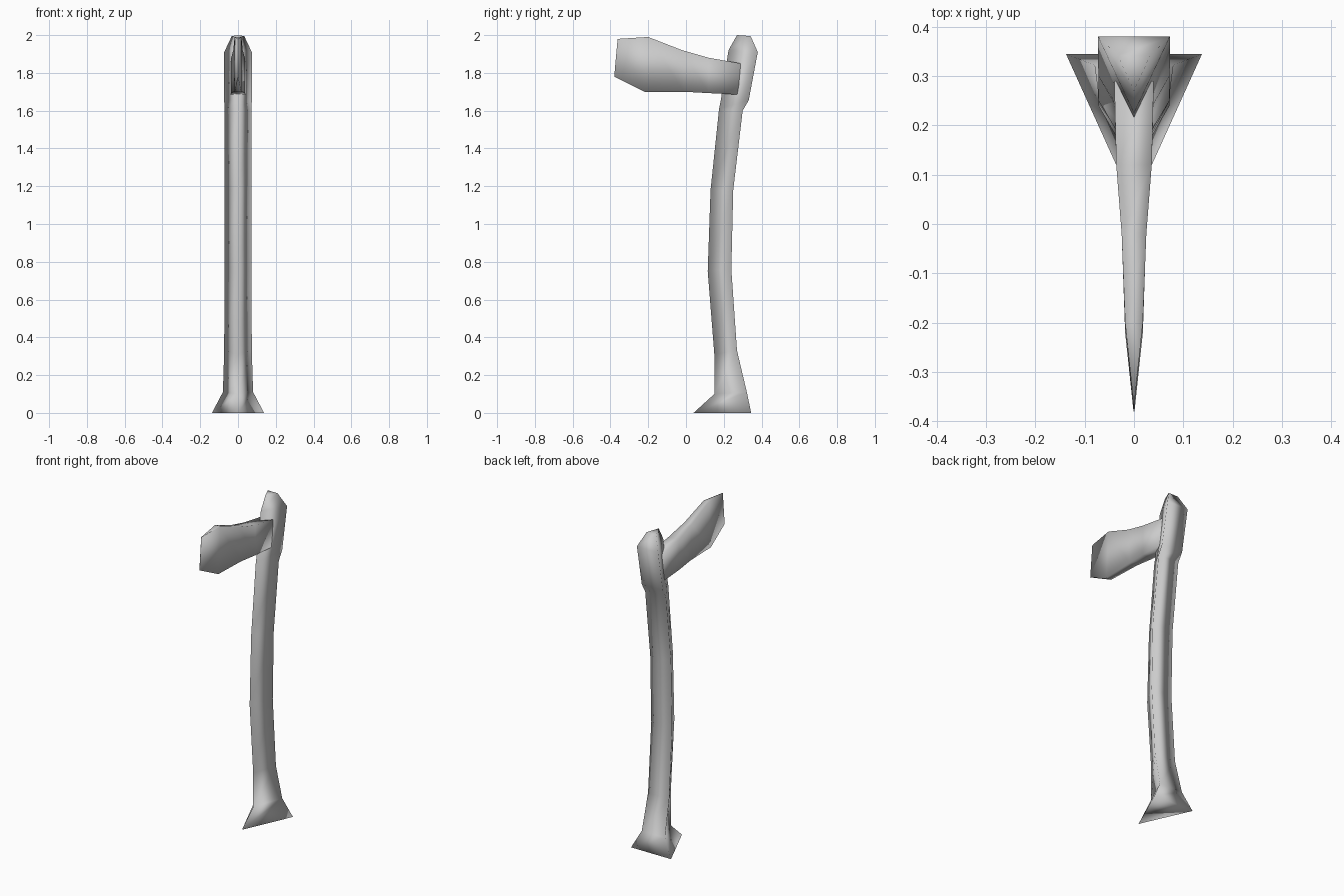
import bpy, bmesh

if "Cube" in bpy.data.objects:
    bpy.data.objects.remove(bpy.data.objects["Cube"])


def loft(name, rings):
    """Skin a list of equal-length point rings and cap both ends."""
    bm = bmesh.new()
    loops = [[bm.verts.new(p) for p in ring] for ring in rings]
    n = len(loops[0])
    for a, b in zip(loops, loops[1:]):
        for i in range(n):
            j = (i + 1) % n
            bm.faces.new((a[i], a[j], b[j], b[i]))
    bm.faces.new(loops[0])
    bm.faces.new(loops[-1])
    bmesh.ops.remove_doubles(bm, verts=bm.verts, dist=0.0005)
    bmesh.ops.recalc_face_normals(bm, faces=bm.faces)
    mesh = bpy.data.meshes.new(name)
    bm.to_mesh(mesh)
    bm.free()
    mesh.shade_smooth()
    obj = bpy.data.objects.new(name, mesh)
    bpy.context.collection.objects.link(obj)
    return obj


# Handle: triangular sections (front y, front z, back y, back z, half width)
handle = [
    (0.04, 0.00, 0.345, 0.00, 0.138),
    (0.15, 0.10, 0.322, 0.11, 0.080),
    (0.15, 0.31, 0.270, 0.33, 0.073),
    (0.115, 0.75, 0.240, 0.76, 0.072),
    (0.13, 1.18, 0.250, 1.18, 0.072),
    (0.175, 1.61, 0.300, 1.60, 0.072),
    (0.185, 1.66, 0.332, 1.655, 0.073),
    (0.225, 1.92, 0.380, 1.91, 0.073),
    (0.27, 2.00, 0.342, 1.995, 0.033),
]
loft("handle", [[(0, fy, fz), (w, by, bz), (-w, by, bz)]
                for fy, fz, by, bz, w in handle])

# Blade: box sections (top y, top z, bottom y, bottom z, half width)
blade = [
    (0.29, 1.85, 0.275, 1.685, 0.040),
    (0.12, 1.88, 0.120, 1.693, 0.036),
    (-0.02, 1.92, -0.010, 1.70, 0.025),
    (-0.20, 1.99, -0.220, 1.70, 0.018),
    (-0.362, 1.98, -0.380, 1.78, 0.001),
]
loft("axe_blade", [[(w, ty, tz), (-w, ty, tz), (-w, by, bz), (w, by, bz)]
                   for ty, tz, by, bz, w in blade])
